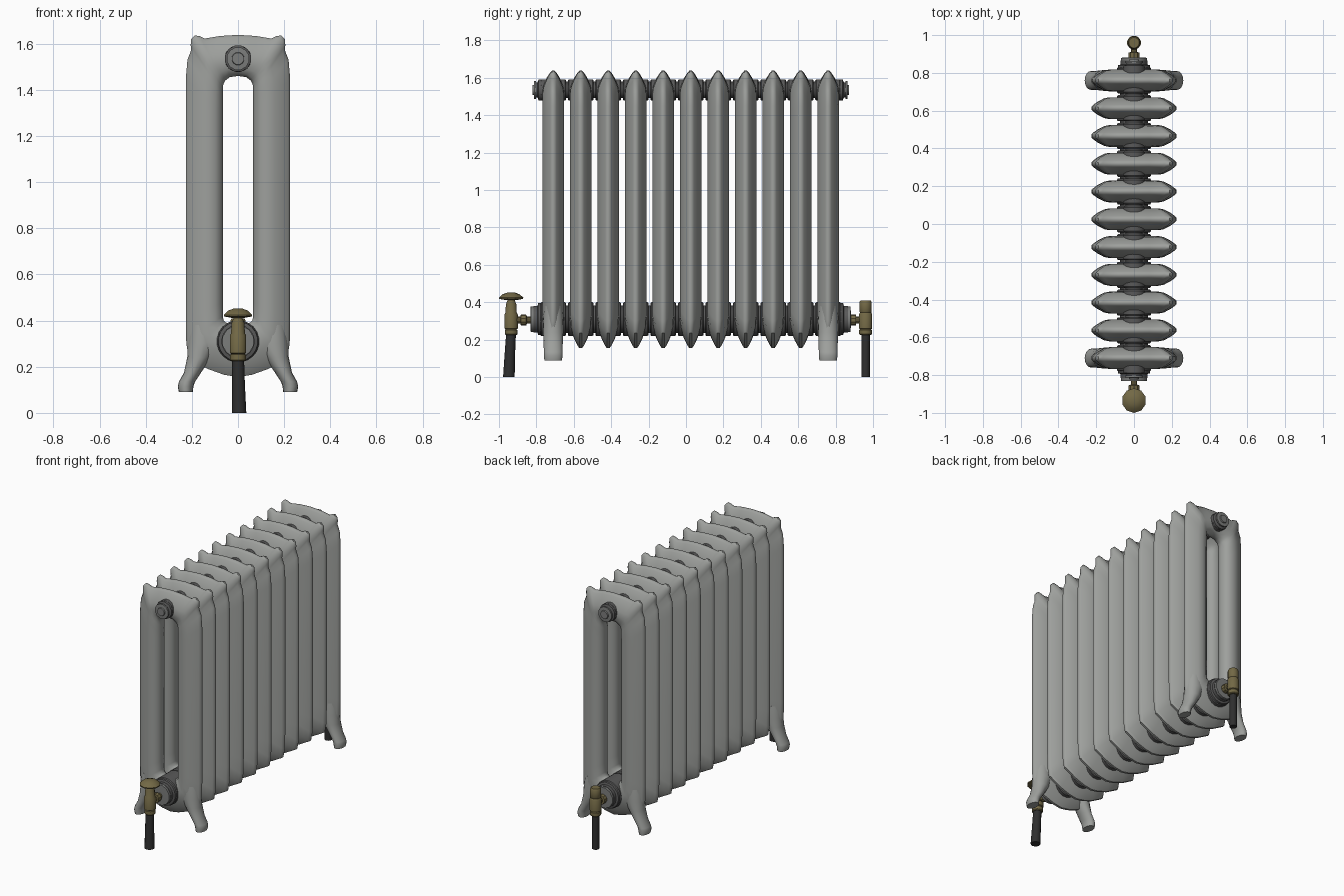
import bpy, bmesh, math
from mathutils import Vector

if "Cube" in bpy.data.objects:
    bpy.data.objects.remove(bpy.data.objects["Cube"])


def material(name, rgb):
    m = bpy.data.materials.new(name)
    m.diffuse_color = (*rgb, 1)
    m.use_nodes = True
    m.node_tree.nodes["Principled BSDF"].inputs["Base Color"].default_value = m.diffuse_color
    return m


IRON = material("painted iron", (0.34, 0.35, 0.335))
HUB = material("dark hub iron", (0.10, 0.10, 0.10))
PLUG = material("plug grey", (0.20, 0.205, 0.20))
BRASS = material("aged brass", (0.17, 0.14, 0.06))
PIPE = material("black pipe", (0.028, 0.028, 0.028))


def finish(name, bm, mat, angle=40):
    bmesh.ops.recalc_face_normals(bm, faces=bm.faces)
    me = bpy.data.meshes.new(name)
    bm.to_mesh(me)
    bm.free()
    me.materials.append(mat)
    ob = bpy.data.objects.new(name, me)
    bpy.context.collection.objects.link(ob)
    bpy.ops.object.select_all(action='DESELECT')
    ob.select_set(True)
    bpy.context.view_layer.objects.active = ob
    bpy.ops.object.shade_smooth_by_angle(angle=math.radians(angle))
    return ob


def loft(name, rings, mat, closed=False, angle=40):
    """Skin a list of rings of points; closed joins last ring to first."""
    bm = bmesh.new()
    vs = [[bm.verts.new(p) for p in r] for r in rings]
    n = len(vs[0])
    for i in range(len(vs) if closed else len(vs) - 1):
        a, b = vs[i], vs[(i + 1) % len(vs)]
        for j in range(n):
            k = (j + 1) % n
            bm.faces.new((a[j], a[k], b[k], b[j]))
    if not closed:
        bm.faces.new(vs[0])
        bm.faces.new(vs[-1])
    return finish(name, bm, mat, angle)


def lathe(name, profile, mat, center, axis='z', sides=16):
    """Turn (radius, height) points; heights are absolute along the axis."""
    rings = []
    for r, h in profile:
        ring = []
        for j in range(sides):
            a = 2 * math.pi * (j + 0.5) / sides
            u, v = r * math.cos(a), r * math.sin(a)
            ring.append((center[0] + u, center[1] + v, h) if axis == 'z'
                        else (center[0] + u, h, center[1] + v))
        rings.append(ring)
    return loft(name, rings, mat, angle=32)


# section outline, right half from top to bottom: outer x, z, inner x, z
HALF = [(0, 1.638, 0, 1.46), (.08, 1.633, .035, 1.455), (.145, 1.622, .055, 1.44),
        (.165, 1.632, .06, 1.432), (.188, 1.636, .063, 1.425), (.204, 1.618, .066, 1.41),
        (.205, 1.592, .066, 1.39), (.203, 1.572, .066, 1.375), (.219, 1.53, .066, 1.35),
        (.226, 1.45, .066, 1.30), (.226, .40, .066, .48), (.224, .30, .066, .42),
        (.212, .235, .062, .40), (.13, .19, .05, .39), (.06, .165, .03, .385),
        (0, .155, 0, .385)]
STATIONS = HALF + [(-a, b, -c, d) for a, b, c, d in HALF[-2:0:-1]]
# cross-section from outer edge to inner edge: position, thickness
CROSS = [(0, .13), (.06, .3), (.2, .58), (.42, .9), (.6, 1), (.8, .9), (.94, .6), (1, .2)]
LOOP = CROSS + [(t, -w) for t, w in reversed(CROSS)]
HALF_Y = 0.058
TOP_Z, LOW_Z = 1.535, 0.31

COUNT, FIRST, LAST = 11, -0.71, 0.76
centers = [FIRST + (LAST - FIRST) * i / (COUNT - 1) for i in range(COUNT)]

base = None
for i, y in enumerate(centers):
    if base is None:
        rings = [[(ox + (ix - ox) * t, w * HALF_Y, oz + (iz - oz) * t) for t, w in LOOP]
                 for ox, oz, ix, iz in STATIONS]
        sec = base = loft("section", rings, IRON, closed=True, angle=50)
    else:
        sec = base.copy()
        bpy.context.collection.objects.link(sec)
    sec.name = f"section_{i + 1}"
    sec.location.y = y
    # collars around the joints
    for label, z, r in (("upper", TOP_Z, .058), ("lower", LOW_Z, .092)):
        lathe(f"{label}_collar_{i + 1}",
              [(r - .006, y - .069), (r, y - .062), (r, y + .062), (r - .006, y + .069)],
              HUB, (0, z), 'y', 20)

# connecting cores between the collars
lathe("upper_core", [(.045, FIRST - .05), (.045, LAST + .05)], HUB, (0, TOP_Z), 'y')
lathe("lower_core", [(.075, FIRST - .05), (.075, LAST + .05)], HUB, (0, LOW_Z), 'y')

# feet on both end sections
FOOT = [(.148, .38, .06, .05), (.152, .30, .066, .056), (.168, .24, .052, .054),
        (.197, .175, .037, .051), (.221, .135, .035, .05), (.227, .115, .034, .05),
        (.226, .09, .030, .047)]
for end, y in (("front", FIRST), ("back", LAST)):
    for side, s in (("right", 1), ("left", -1)):
        rings = [[(s * x + hx * math.cos(a), y + hy * math.sin(a), z)
                  for a in (2 * math.pi * j / 16 for j in range(16))]
                 for x, z, hx, hy in FOOT]
        loft(f"{end}_{side}_foot", rings, IRON, angle=45)

# end fittings, plugs and valves
for end, y0, d in (("front", FIRST, -1), ("back", LAST, 1)):
    def out(profile):
        return [(r, y0 + d * h) for r, h in profile]
    lathe(f"{end}_upper_bush", out([(.058, .05), (.058, .078), (.042, .084), (.042, .10)]),
          HUB, (0, TOP_Z), 'y', 12)
    lathe(f"{end}_upper_plug", out([(.05, .092), (.05, .102), (.028, .104), (.026, .112)]),
          PLUG, (0, TOP_Z), 'y', 12)
    lathe(f"{end}_lower_bush", out([(.088, .06), (.086, .08), (.072, .084), (.072, .105)]),
          HUB, (0, LOW_Z), 'y', 20)
    lathe(f"{end}_lower_flange", out([(.07, .10), (.07, .12), (.045, .121)]),
          PLUG, (0, LOW_Z), 'y', 12)
    vy = -.935 if d < 0 else .96
    # threaded tail with nut
    tail = (vy - y0) * d
    lathe(f"{end}_valve_tail",
          out([(.018, .11), (.018, tail - .085), (.03, tail - .08), (.03, tail - .052),
               (.018, tail - .05), (.018, tail)]), BRASS, (0, .305), 'y', 10)
    # valve body
    body = [(.031, .225), (.035, .23), (.035, .252), (.030, .256), (.037, .26), (.037, .335),
            (.031, .345)]
    if d < 0:
        body += [(.029, .39), (.022, .405), (.018, .42)]
        lathe("valve_handle", [(.03, .412), (.064, .418), (.065, .425), (.045, .443),
                               (.02, .452)], BRASS, (0, vy), sides=10)
    else:
        body += [(.034, .35), (.034, .40), (.028, .41)]
    lathe(f"{end}_valve_body", body, BRASS, (0, vy), sides=12)

    # supply pipe, the front one slightly bent
    path = ([(.005, -.947, 0, .031), (.002, -.942, .12, .028), (0, -.935, .24, .026)]
            if d < 0 else [(0, .96, 0, .023), (0, .96, .24, .023)])
    rings = [[Vector((x + r * math.cos(a), y + r * math.sin(a), z))
              for a in (2 * math.pi * j / 12 for j in range(12))] for x, y, z, r in path]
    loft(f"{end}_pipe", rings, PIPE)
